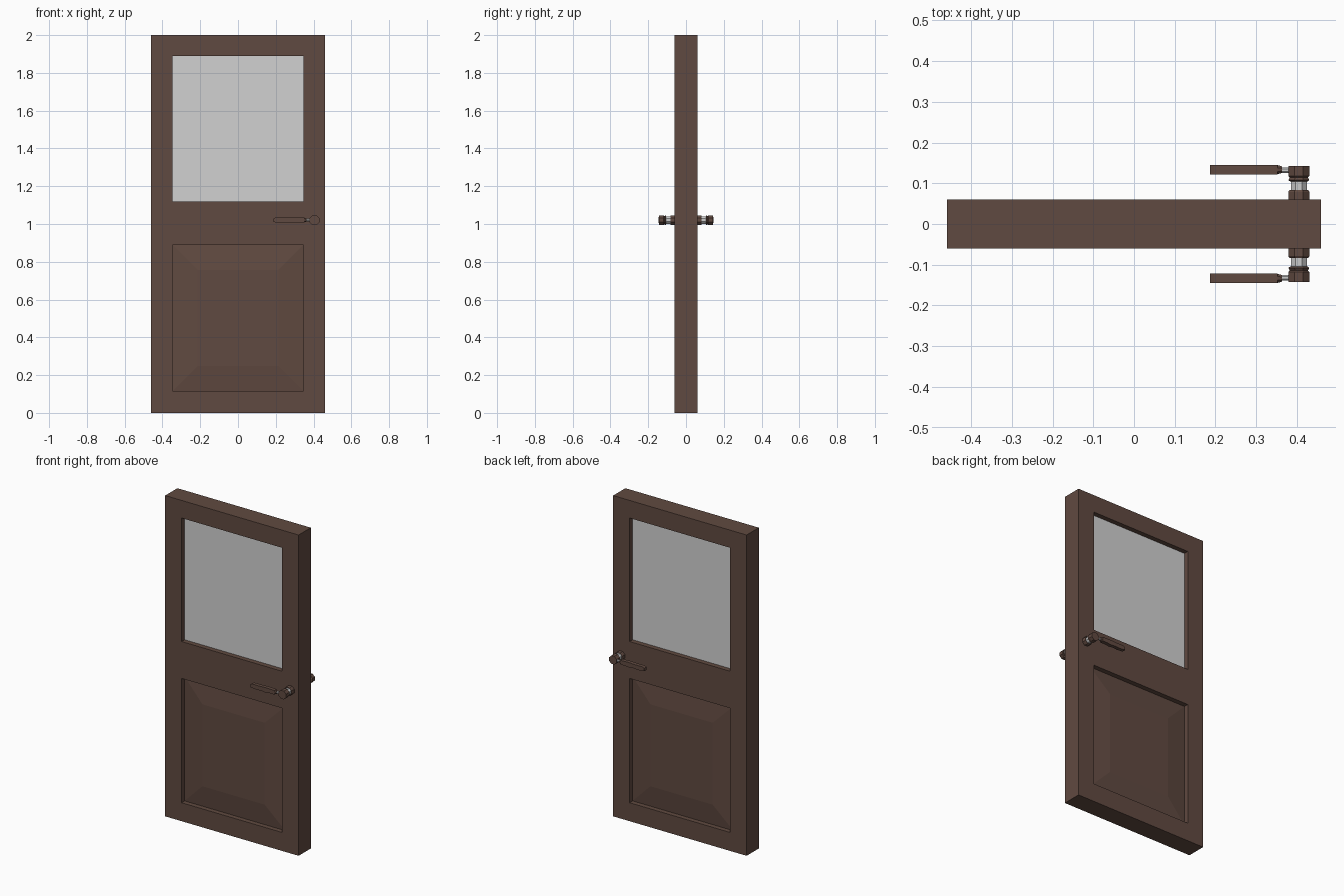
import bpy, bmesh, math
from mathutils import Vector

if "Cube" in bpy.data.objects:
    bpy.data.objects.remove(bpy.data.objects["Cube"])


def material(name, rgb):
    m = bpy.data.materials.new(name)
    m.diffuse_color = (*rgb, 1)
    m.use_nodes = True
    m.node_tree.nodes["Principled BSDF"].inputs["Base Color"].default_value = m.diffuse_color
    return m


WOOD = material("brown wood", (0.118, 0.068, 0.052))
GLASS = material("pale grey glass", (0.64, 0.64, 0.64))
METAL = material("light grey metal", (0.6, 0.6, 0.6))


def finish(name, bm, mat):
    bmesh.ops.recalc_face_normals(bm, faces=bm.faces)
    me = bpy.data.meshes.new(name)
    bm.to_mesh(me)
    bm.free()
    me.materials.append(mat)
    ob = bpy.data.objects.new(name, me)
    bpy.context.collection.objects.link(ob)
    return ob


# Door frame: a grid of cells with two openings, extruded to thickness
XS = (-0.46, -0.347, 0.347, 0.46)
ZS = (0, 0.115, 0.89, 1.12, 1.89, 2.0)
bm = bmesh.new()
grid = [[bm.verts.new((x, -0.06, z)) for x in XS] for z in ZS]
for j in range(5):
    for i in range(3):
        if i == 1 and j in (1, 3):
            continue
        bm.faces.new((grid[j][i], grid[j][i + 1], grid[j + 1][i + 1], grid[j + 1][i]))
ext = bmesh.ops.extrude_face_region(bm, geom=bm.faces[:], use_keep_orig=True)
bmesh.ops.translate(bm, vec=(0, 0.12, 0),
                    verts=[v for v in ext["geom"] if isinstance(v, bmesh.types.BMVert)])
finish("door_frame", bm, WOOD)


def slab(name, z0, z1, depth, mat, raise_in=None):
    """Infill with both faces; raise_in = (side inset, lift) makes a raised field."""
    bm = bmesh.new()
    bmesh.ops.create_cube(bm, size=1)
    for v in bm.verts:
        v.co = Vector((v.co.x * 0.694, v.co.y * 2 * depth, (z0 + z1) / 2 + v.co.z * (z1 - z0)))
    if raise_in:
        bm.normal_update()
        sides = [f for f in bm.faces if abs(f.normal.y) > 0.9]
        bmesh.ops.inset_individual(bm, faces=sides, thickness=raise_in[0], depth=raise_in[1])
    finish(name, bm, mat)


slab("window_pane", 1.12, 1.89, 0.03, GLASS)
slab("raised_panel", 0.115, 0.89, 0.03, WOOD, (0.187, 0.014))


def turned(name, origin, axis, rings, mat, n=8):
    """Faceted solid of revolution from (distance, radius) rings."""
    bm = bmesh.new()
    rot = Vector((0, 0, 1)).rotation_difference(Vector(axis))
    loops = []
    for d, r in rings:
        loop = []
        for k in range(n):
            a = (k + 0.5) * 2 * math.pi / n
            p = Vector((r * math.cos(a), r * math.sin(a), d))
            loop.append(bm.verts.new(Vector(origin) + rot @ p))
        loops.append(loop)
    for a, b in zip(loops, loops[1:]):
        for k in range(n):
            bm.faces.new((a[k], a[(k + 1) % n], b[(k + 1) % n], b[k]))
    bm.faces.new(loops[0])
    bm.faces.new(loops[-1])
    return finish(name, bm, mat)


# Lever outline in x, z
LEVER = [(0.187, 1.028), (0.197, 1.034), (0.25, 1.034), (0.30, 1.036), (0.352, 1.034),
         (0.352, 1.008), (0.32, 1.009), (0.29, 1.005), (0.26, 1.009), (0.23, 1.006), (0.187, 1.010)]

# One handle on each side of the door
for s, side in ((-1, "front"), (1, "back")):
    hub = (0.405, 0, 1.02)
    out = (0, s, 0)
    turned("rosette_" + side, hub, out, [(0.055, 0.028), (0.079, 0.028), (0.083, 0.025)], WOOD)
    turned("spindle_" + side, hub, out, [(0.08, 0.021), (0.11, 0.021)], METAL)
    turned("hub_" + side, hub, out,
           [(0.105, 0.024), (0.108, 0.028), (0.114, 0.024), (0.118, 0.028), (0.142, 0.028)], WOOD)
    turned("lever_pin_" + side, (0.385, s * 0.132, 1.021), (-1, 0, 0),
           [(0, 0.0075), (0.035, 0.0075)], METAL)
    turned("lever_collar_" + side, (0.363, s * 0.1335, 1.021), (-1, 0, 0),
           [(0, 0.009), (0.012, 0.0125)], WOOD)
    bm = bmesh.new()
    a = [bm.verts.new((x, s * 0.122, z)) for x, z in LEVER]
    b = [bm.verts.new((x, s * 0.145, z)) for x, z in LEVER]
    bm.faces.new(a)
    bm.faces.new(b)
    for k in range(len(a)):
        n = (k + 1) % len(a)
        bm.faces.new((a[k], a[n], b[n], b[k]))
    finish("lever_" + side, bm, WOOD)
